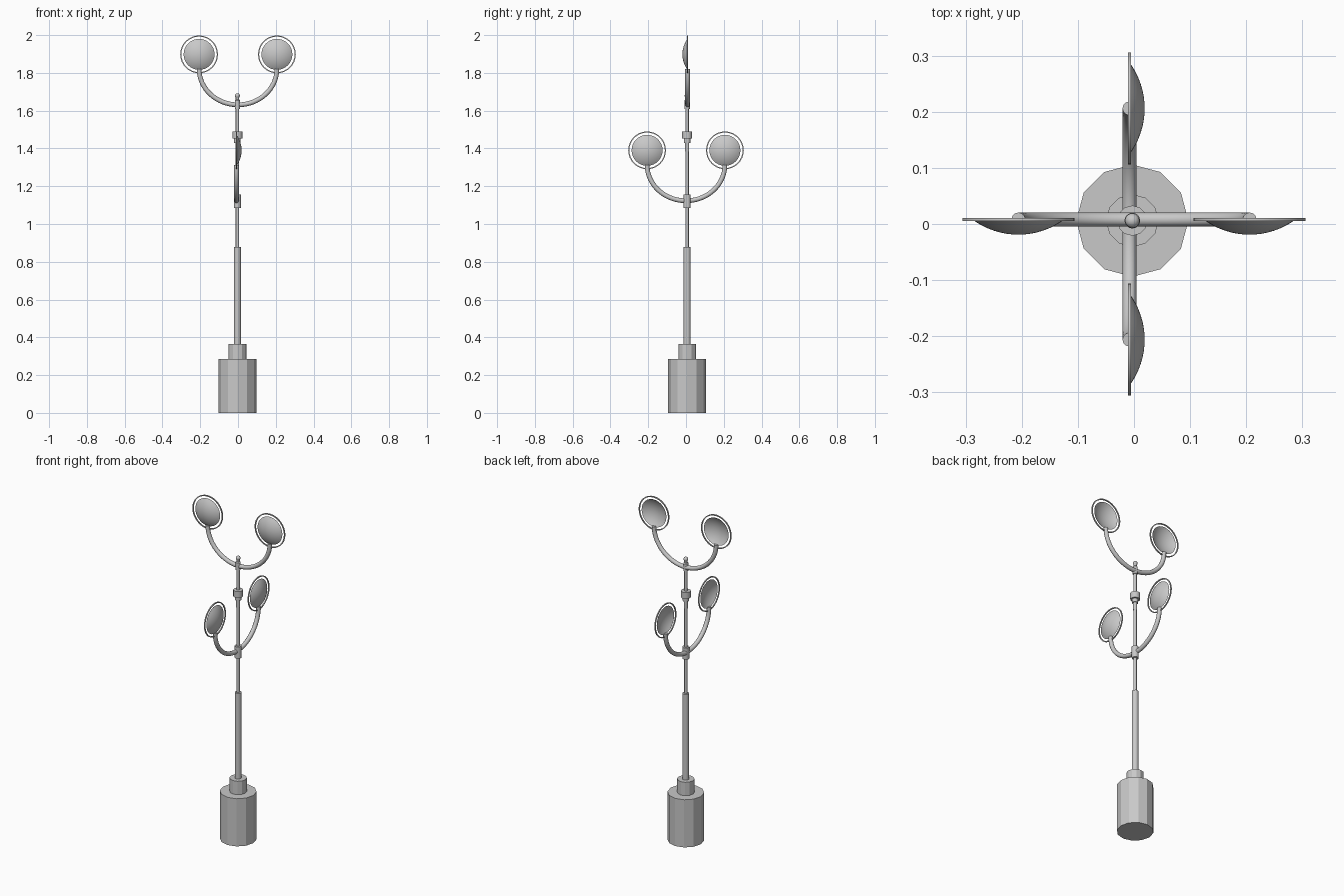
import bpy, bmesh, math
from mathutils import Matrix, Vector

cube = bpy.data.objects.get("Cube")
if cube:
    bpy.data.objects.remove(cube, do_unlink=True)

GREY = (0.58, 0.58, 0.58, 1)
metal = bpy.data.materials.new("grey metal")
metal.use_nodes = True
metal.diffuse_color = GREY
metal.node_tree.nodes["Principled BSDF"].inputs["Base Color"].default_value = GREY

POLE_X, POLE_Y = -0.003, 0.006


def lathe(name, profile, sides, matrix=Matrix(), closed=False, angle=None):
    """Spin (radius, height) points about z; optionally close the profile loop."""
    bm = bmesh.new()
    rings = []
    for r, z in profile:
        if r == 0:
            rings.append([bm.verts.new((0, 0, z))] * sides)
        else:
            turns = [2 * math.pi * i / sides for i in range(sides)]
            rings.append([bm.verts.new((r * math.cos(t), r * math.sin(t), z)) for t in turns])
    pairs = list(zip(rings, rings[1:]))
    if closed:
        pairs.append((rings[-1], rings[0]))
    for a, b in pairs:
        for i in range(sides):
            j = (i + 1) % sides
            bm.faces.new(list(dict.fromkeys((a[i], a[j], b[j], b[i]))))
    bmesh.ops.recalc_face_normals(bm, faces=bm.faces)
    bm.transform(matrix)
    return finish(name, bm, angle)


def finish(name, bm, angle=None):
    mesh = bpy.data.meshes.new(name)
    bm.to_mesh(mesh)
    bm.free()
    mesh.materials.append(metal)
    obj = bpy.data.objects.new(name, mesh)
    bpy.context.collection.objects.link(obj)
    if angle:
        bpy.ops.object.select_all(action='DESELECT')
        obj.select_set(True)
        bpy.context.view_layer.objects.active = obj
        bpy.ops.object.shade_smooth_by_angle(angle=math.radians(angle))
    return obj


def post(name, radius, low, high, sides=12, angle=None):
    profile = [(0, low), (radius, low), (radius, high), (0, high)]
    return lathe(name, profile, sides, Matrix.Translation((POLE_X, POLE_Y, 0)), angle=angle)


def tube(name, path, radius, matrix, sides=12):
    """Sweep a circle along a path lying close to the xz plane."""
    bm = bmesh.new()
    side = Vector((0, 1, 0))
    rings = []
    for i, p in enumerate(path):
        along = (path[min(i + 1, len(path) - 1)] - path[max(i - 1, 0)]).normalized()
        across = along.cross(side).normalized()
        turns = [2 * math.pi * k / sides for k in range(sides)]
        rings.append([bm.verts.new(p + radius * (math.cos(t) * across + math.sin(t) * side))
                      for t in turns])
    for a, b in zip(rings, rings[1:]):
        for i in range(sides):
            j = (i + 1) % sides
            bm.faces.new((a[i], a[j], b[j], b[i]))
    bm.faces.new(rings[0])
    bm.faces.new(rings[-1])
    bmesh.ops.recalc_face_normals(bm, faces=bm.faces)
    bm.transform(matrix)
    return finish(name, bm, 40)


# Base and stepped pole
post("base", 0.1, 0, 0.285)
post("base_collar", 0.047, 0.285, 0.365)
post("lower_pole", 0.0185, 0.365, 0.877, angle=40)
post("upper_pole", 0.009, 0.877, 1.62, angle=40)
post("lower_arm_joint", 0.019, 1.085, 1.155, angle=40)
post("pole_sleeve", 0.011, 1.385, 1.43, angle=40)
post("collar_neck", 0.017, 1.43, 1.452, angle=40)
post("pole_collar", 0.027, 1.452, 1.49, angle=40)

# Finial with a ball on top
ball = [(0.013 * math.cos(t), 1.679 + 0.013 * math.sin(t))
        for t in (math.radians(a) for a in range(-45, 76, 15))]
lathe("finial", [(0, 1.61), (0.014, 1.61), (0.014, 1.655), (0.009, 1.66)] + ball + [(0, 1.692)],
      16, Matrix.Translation((POLE_X, POLE_Y, 0)), angle=40)


# Pairs of lamps: a U-shaped arm carrying two open dishes with floating rims
REACH, OFFSET = 0.206, 0.008


def lamp_pair(label, height, turn):
    place = Matrix.Rotation(turn, 4, 'Z') @ Matrix.Translation((0, OFFSET, height))
    path = []
    for i in range(33):
        t = math.pi * (1 + i / 32)
        path.append(Vector((REACH * math.cos(t), 0, 0.19 * math.sin(t) - 0.077)))
    tube(label + "_arm", path, 0.0125, place)
    for side, sign in (("left", 1), ("right", -1)):
        face = place @ Matrix.Translation((sign * REACH, 0, 0)) @ Matrix.Rotation(math.pi / 2, 4, 'X')
        # spherical cap bulging forward
        rim, depth = 0.082, 0.027
        ball_r = (rim ** 2 + depth ** 2) / (2 * depth)
        sweep = math.asin(rim / ball_r)
        cap = [(ball_r * math.sin(sweep * k / 8), depth - ball_r * (1 - math.cos(sweep * k / 8)))
               for k in range(9)]
        lathe(f"{label}_{side}_dish", cap, 32, face, angle=40)
        lathe(f"{label}_{side}_rim",
              [(0.1, -0.003), (0.1, 0.003), (0.094, 0.003), (0.094, -0.003)],
              32, face, closed=True, angle=40)


lamp_pair("upper", 1.898, 0)
lamp_pair("lower", 1.39, math.pi / 2)
